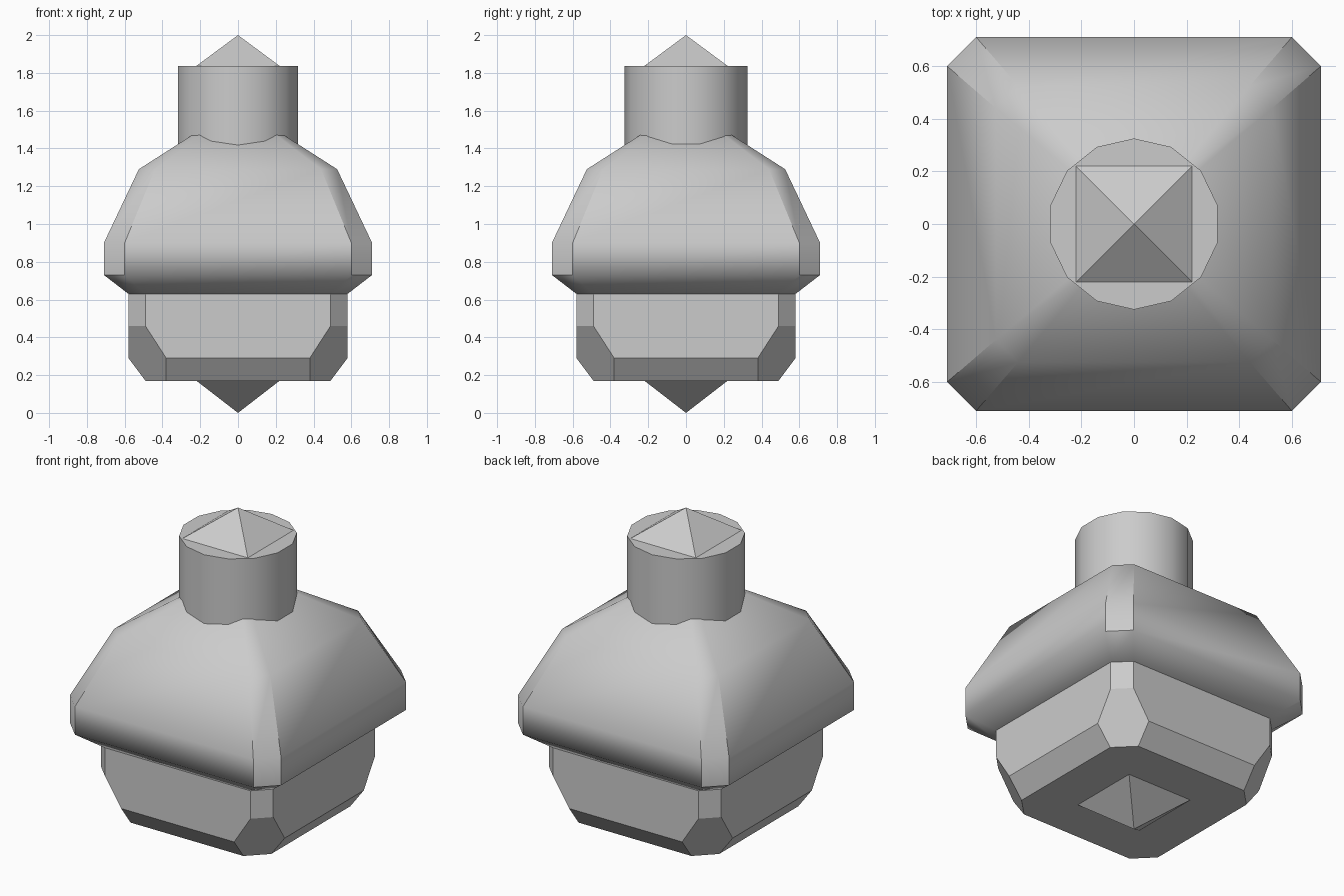
import bpy, bmesh
from math import radians, pi
from mathutils import Matrix

if "Cube" in bpy.data.objects:
    bpy.data.objects.remove(bpy.data.objects["Cube"])


def finish(name, bm, angle=None):
    bmesh.ops.recalc_face_normals(bm, faces=bm.faces)
    mesh = bpy.data.meshes.new(name)
    bm.to_mesh(mesh)
    bm.free()
    ob = bpy.data.objects.new(name, mesh)
    bpy.context.collection.objects.link(ob)
    if angle:
        bpy.ops.object.select_all(action='DESELECT')
        ob.select_set(True)
        bpy.context.view_layer.objects.active = ob
        bpy.ops.object.shade_smooth_by_angle(angle=radians(angle), keep_sharp_edges=True)
    return ob


def octagon(h, c):
    """Square of half-width h whose cut corners start at c."""
    return [(h, -c), (h, c), (c, h), (-c, h), (-h, c), (-h, -c), (-c, -h), (c, -h)]


# Bulging shoulder: stacked cut-corner squares, rising inside the neck
body_profile = [(0.63, 0.58, 0.49), (0.73, 0.71, 0.60), (0.90, 0.71, 0.60),
                (1.29, 0.525, 0.44), (1.53, 0.15, 0.125)]
bm = bmesh.new()
rings = [[bm.verts.new((x, y, z)) for x, y in octagon(h, c)] for z, h, c in body_profile]
for low, high in zip(rings, rings[1:]):
    for i in range(8):
        j = (i + 1) % 8
        bm.faces.new((low[i], low[j], high[j], high[i]))
bm.faces.new(rings[0])
bm.faces.new(rings[-1])
for low, high in zip(rings[1:3], rings[2:4]):
    for a, b in zip(low, high):
        bm.edges.get((a, b)).smooth = False
finish("shoulder_body", bm, 55)

# Lower block with bevelled edges and cut corners
bm = bmesh.new()
for z, h, c in [(0.17, 0.49, 0.38), (0.29, 0.58, 0.38), (0.46, 0.58, 0.49), (0.65, 0.58, 0.49)]:
    for x, y in octagon(h, c):
        bm.verts.new((x, y, z))
bmesh.ops.convex_hull(bm, input=bm.verts)
bmesh.ops.dissolve_limit(bm, angle_limit=radians(6), verts=bm.verts, edges=bm.edges)
finish("lower_block", bm)

# Round neck, 14 sides with a corner facing front
bm = bmesh.new()
bmesh.ops.create_cone(bm, cap_ends=True, segments=14, radius1=0.325, radius2=0.325, depth=0.54,
                      matrix=Matrix.Translation((0, 0, 1.567)) @ Matrix.Rotation(pi / 2, 4, 'Z'))
# Put a corner on the y axis whatever the primitive's start angle
if max(v.co.y for v in bm.verts) < 0.324:
    bmesh.ops.rotate(bm, verts=bm.verts, matrix=Matrix.Rotation(pi / 14, 3, 'Z'))
finish("neck", bm, 40)

# Pyramid tips at top and bottom
for name, base, tip in [("top_tip", 1.837, 2.0), ("bottom_tip", 0.17, 0.0)]:
    bm = bmesh.new()
    square = [bm.verts.new((x, y, base)) for x, y in
              [(0.22, 0.22), (-0.22, 0.22), (-0.22, -0.22), (0.22, -0.22)]]
    apex = bm.verts.new((0, 0, tip))
    for i in range(4):
        pair = (square[i], square[(i + 1) % 4]) if tip > base else (square[(i + 1) % 4], square[i])
        bm.faces.new((*pair, apex))
    finish(name, bm)
